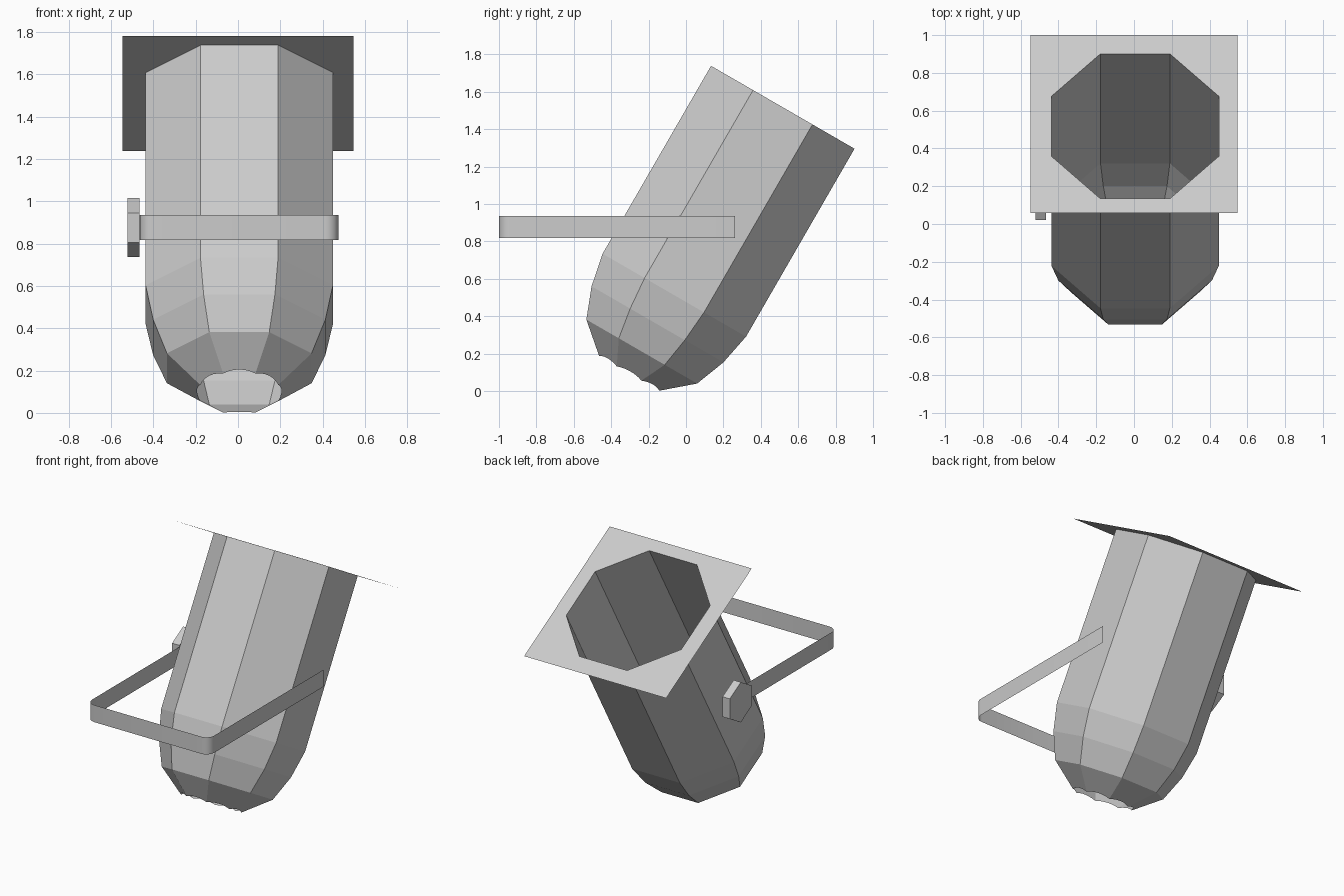
import bpy, math
from math import sin, cos, radians, pi

if "Cube" in bpy.data.objects:
    bpy.data.objects.remove(bpy.data.objects["Cube"])

TILT = (radians(-30), 0, 0)
MOUTH = (0.006, 0.5175, 1.517)      # centre of the open upper end
C8 = cos(pi / 8)


def make(name, verts, faces, loc=(0, 0, 0), rot=(0, 0, 0)):
    me = bpy.data.meshes.new(name)
    me.from_pydata(verts, [], faces)
    me.update()
    ob = bpy.data.objects.new(name, me)
    bpy.context.collection.objects.link(ob)
    ob.location, ob.rotation_euler = loc, rot
    return ob


def octagon(apothem, z, shift=0.0):
    r = apothem / C8
    return [(r * cos(pi / 8 + k * pi / 4), shift + r * sin(pi / 8 + k * pi / 4), z)
            for k in range(8)]


# Lamp can: octagonal shell (apothem, distance along axis), open at both ends
profile = [(0.443, 0.0), (0.443, -1.16), (0.407, -1.34), (0.342, -1.508)]
verts, faces = [], []
for a, z in profile:
    verts += octagon(a, z)
for i in range(len(profile) - 1):
    for k in range(8):
        n = (k + 1) % 8
        faces.append((8 * i + k, 8 * i + 8 + k, 8 * i + 8 + n, 8 * i + n))

# Rear facets trimmed by a round hole, giving the scalloped rim
SEG, R = 6, 0.2
base, last = len(verts), 8 * (len(profile) - 1)
for j in range(8 * SEG):
    off = (j % SEG) / SEG * pi / 4 - pi / 8
    h = R * cos(off)
    t = pi / 8 + j / SEG * pi / 4
    verts.append((R * cos(t), R * sin(t), -1.508 - (0.342 - h) * 0.86))
for k in range(8):
    rim = [base + (k * SEG + m) % (8 * SEG) for m in range(SEG + 1)]
    faces.append([last + (k + 1) % 8, last + k] + rim)
make("lamp_can", verts, faces, MOUTH, TILT)

# Square filter frame: thin plate with octagonal opening
hw, hh, cy = 0.547, 0.5435, 0.013
verts = octagon(0.443, 0)
verts += [(hw - 0.006, cy + hh, 0), (-hw - 0.006, cy + hh, 0),
          (-hw - 0.006, cy - hh, 0), (hw - 0.006, cy - hh, 0)]
faces = []
for c in range(4):
    faces.append((2 * c, 8 + c, 2 * c + 1))
    faces.append((2 * c + 1, 8 + c, 8 + (c + 1) % 4, (2 * c + 2) % 8))
make("filter_frame", verts, faces, MOUTH, TILT)

# Yoke: thin U-shaped strap with rounded corners
W, F, B, CR = 0.47, -1.0, 0.262, 0.06
half = [(W, B)] + [(W - CR + CR * cos(t), F + CR - CR * sin(t))
                   for t in [i * pi / 12 for i in range(7)]]
path = [(-x, y) for x, y in half] + half[::-1]
n = len(path)
verts = [(x, y, z) for z in (0.817, 0.936) for x, y in path]
yoke = make("yoke", verts, [(i, i + 1, n + i + 1, n + i) for i in range(n - 1)],
            (0.005, 0, 0))
bpy.context.view_layer.objects.active = yoke
yoke.select_set(True)
bpy.ops.object.shade_smooth_by_angle(angle=radians(30))

# Hexagonal tilt knob on the left arm
bpy.ops.mesh.primitive_cylinder_add(vertices=6, radius=0.14, depth=0.056,
                                    location=(-0.494, 0.142, 0.876),
                                    rotation=(0, pi / 2, 0))
knob = bpy.context.object
knob.name = "tilt_knob"
# vertices point straight up and down
knob.rotation_euler = (pi / 2, 0, pi / 2)
